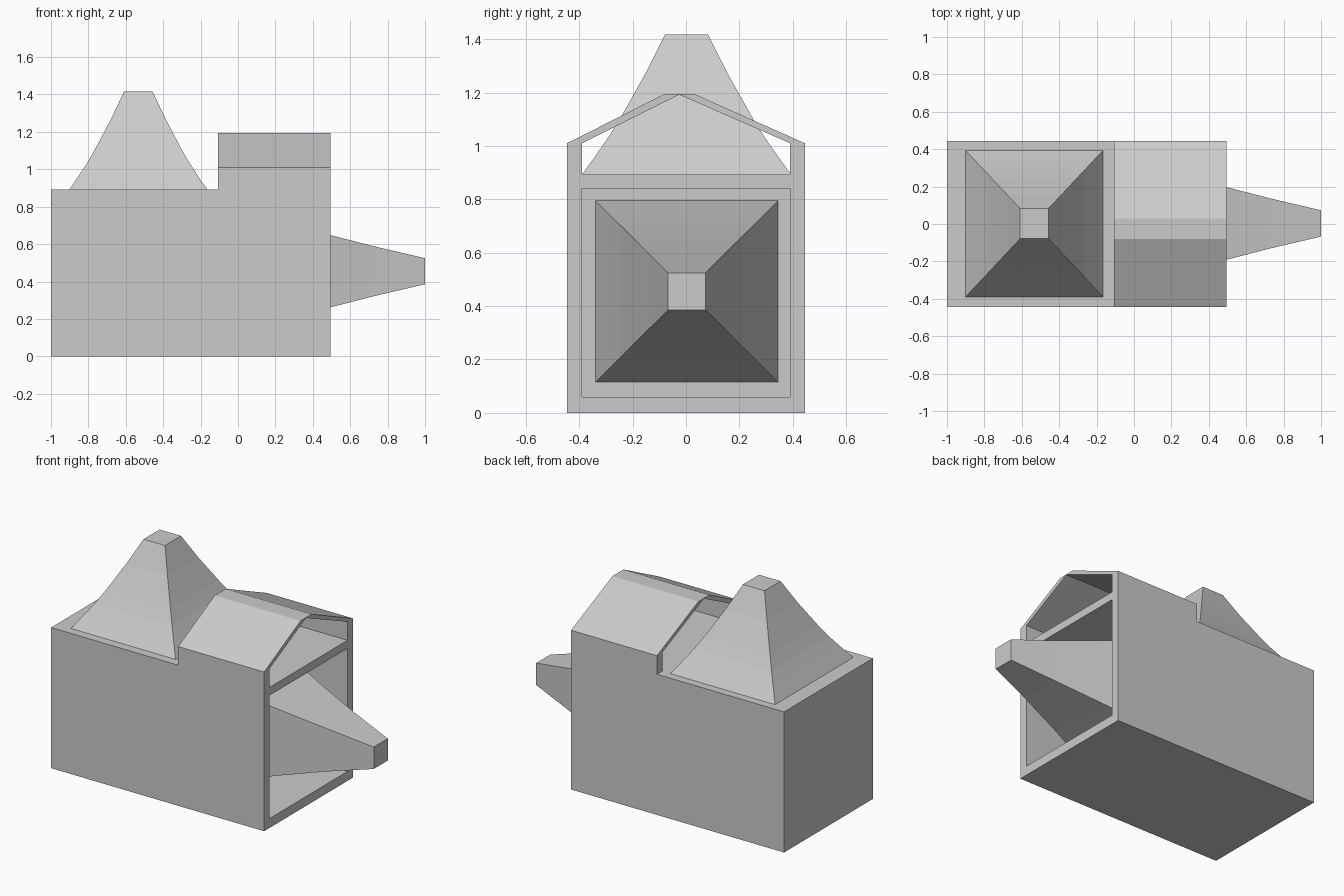
import bpy, bmesh
from mathutils import Matrix, Vector

if "Cube" in bpy.data.objects:
    bpy.data.objects.remove(bpy.data.objects["Cube"])


def finish(name, bm):
    bmesh.ops.recalc_face_normals(bm, faces=bm.faces[:])
    me = bpy.data.meshes.new(name)
    bm.to_mesh(me)
    bm.free()
    ob = bpy.data.objects.new(name, me)
    bpy.context.collection.objects.link(ob)
    return ob


def prism(name, profile, x0, x1):
    """Extrude a (y, z) outline along x."""
    bm = bmesh.new()
    face = bm.faces.new([bm.verts.new((x0, y, z)) for y, z in profile])
    ext = bmesh.ops.extrude_face_region(bm, geom=[face])
    verts = [g for g in ext["geom"] if isinstance(g, bmesh.types.BMVert)]
    bmesh.ops.translate(bm, verts=verts, vec=(x1 - x0, 0, 0))
    return finish(name, bm)


def rect(y, z0, z1):
    return [(-y, z0), (y, z0), (y, z1), (-y, z1)]


def cut(target, cutter):
    mod = target.modifiers.new("cut", 'BOOLEAN')
    mod.operation = 'DIFFERENCE'
    mod.solver = 'EXACT'
    mod.object = cutter
    bpy.context.view_layer.objects.active = target
    bpy.ops.object.modifier_apply(modifier=mod.name)
    bpy.data.objects.remove(cutter)


# flared four-sided spout: (height fraction, width fraction)
FLARE = [(0, 1), (.14, .865), (.28, .735), (.42, .62),
         (.56, .515), (.72, .395), (1, .205)]


def spout(name, half_a, half_b, length, matrix):
    bm = bmesh.new()
    rings = []
    for t, s in FLARE:
        rings.append([bm.verts.new((a * half_a * s, b * half_b * s, t * length))
                      for a, b in ((-1, -1), (1, -1), (1, 1), (-1, 1))])
    for lo, hi in zip(rings, rings[1:]):
        for i in range(4):
            j = (i + 1) % 4
            bm.faces.new((lo[i], lo[j], hi[j], hi[i]))
    bm.faces.new(rings[0])
    bm.faces.new(rings[-1])
    bm.transform(matrix)
    return finish(name, bm)


BACK = 0.01   # inner wall carrying the side spout

# housing: gabled outline, opened by tunnel, rear step and front chamber
housing = prism("housing", [(-.445, 0), (.445, 0), (.445, 1.01), (.03, 1.195),
                            (-.08, 1.195), (-.445, 1.01)], -1, .495)
cut(housing, prism("tunnel_cutter", [(-.39, .892), (.39, .892), (.39, 1.01),
                                     (-.025, 1.192), (-.39, 1.01)], -1.2, .7))
cut(housing, prism("step_cutter", rect(.7, .892, 1.5), -1.2, -.108))
cut(housing, prism("chamber_cutter", rect(.39, .06, .84), BACK, .7))

# upright spout on the rear deck, sideways spout out of the chamber
spout("top_spout", .368, .392, .525, Matrix.Translation((-.533, .002, .892)))
spout("side_spout", .34, .342, 1 - BACK,
      Matrix.Translation((BACK, .003, .455)) @ Matrix.Rotation(1.5707963, 4, 'Y'))
